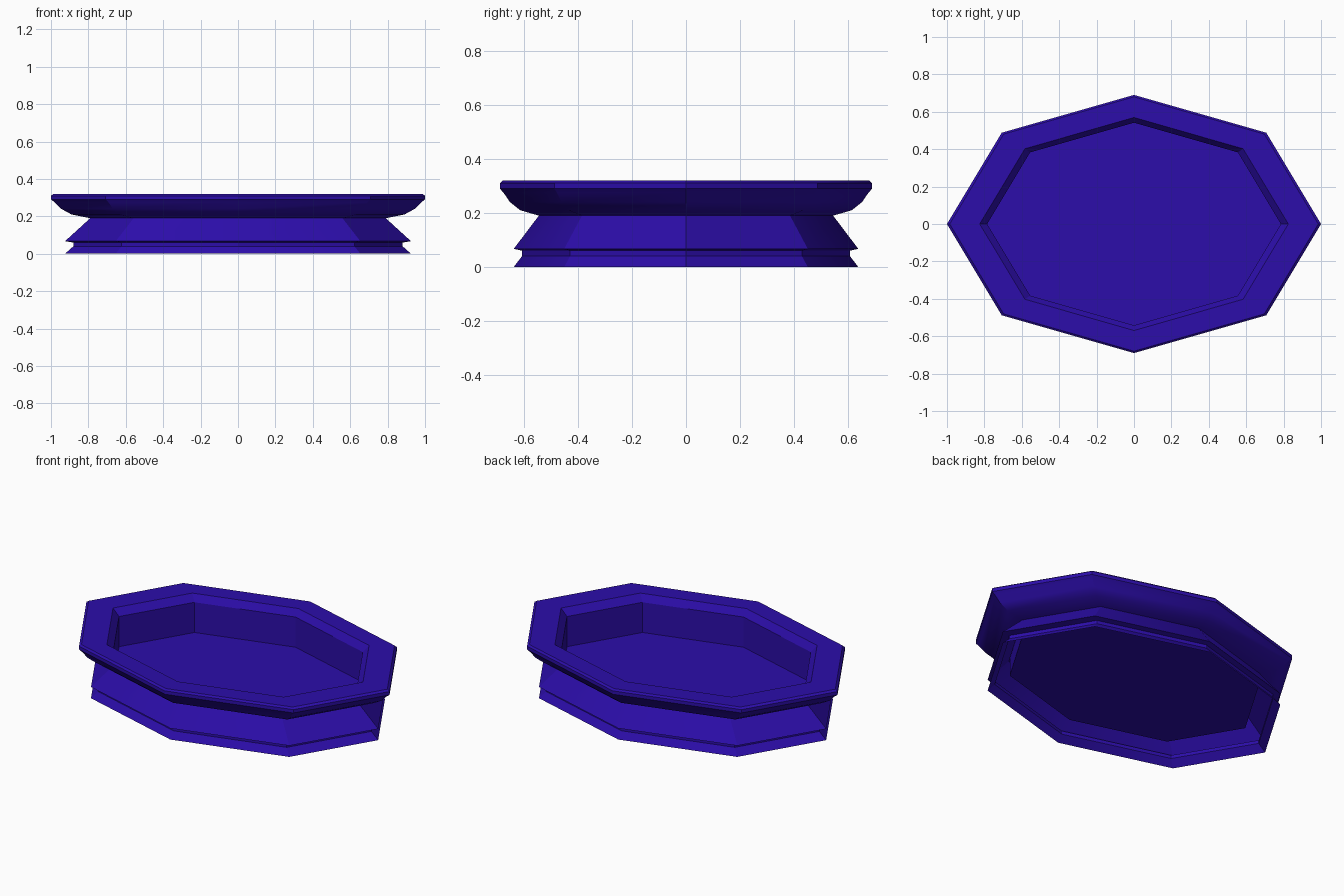
import bpy, bmesh, math

if "Cube" in bpy.data.objects:
    bpy.data.objects.remove(bpy.data.objects["Cube"])

SIDES = 8
Y_RATIO = 0.69

# Cross-section (radius along x, height): foot, waist, flared bowl, rim, inner wall
profile = [
    (0.925, 0.0), (0.88, 0.04), (0.88, 0.06), (0.925, 0.067),
    (0.79, 0.19),
    (0.89, 0.21), (0.945, 0.24), (0.98, 0.275), (1.0, 0.29),
    (1.0, 0.31), (0.985, 0.32),
    (0.825, 0.32), (0.785, 0.28), (0.785, 0.10),
]

bm = bmesh.new()


def ring(radius, z):
    return [bm.verts.new((radius * math.cos(math.tau * i / SIDES),
                          radius * Y_RATIO * math.sin(math.tau * i / SIDES), z))
            for i in range(SIDES)]


# Sweep the cross-section around the eight sides
rings = [ring(r, z) for r, z in profile]
for low, high in zip(rings, rings[1:]):
    for i in range(SIDES):
        j = (i + 1) % SIDES
        bm.faces.new((low[i], low[j], high[j], high[i]))

# Tray floor; the foot stays open underneath
bm.faces.new(rings[-1])

mesh = bpy.data.meshes.new("octagonal_tray")
bm.to_mesh(mesh)
bm.free()
tray = bpy.data.objects.new("octagonal_tray", mesh)
bpy.context.collection.objects.link(tray)

# Deep violet colour
mat = bpy.data.materials.new("deep_violet")
mat.diffuse_color = (0.025, 0.004, 0.40, 1)
mat.use_nodes = True
mat.node_tree.nodes["Principled BSDF"].inputs["Base Color"].default_value = mat.diffuse_color
mesh.materials.append(mat)

# Soft bowl curve, crisp corners
bpy.context.view_layer.objects.active = tray
tray.select_set(True)
bpy.ops.object.shade_smooth_by_angle(angle=math.radians(30))
